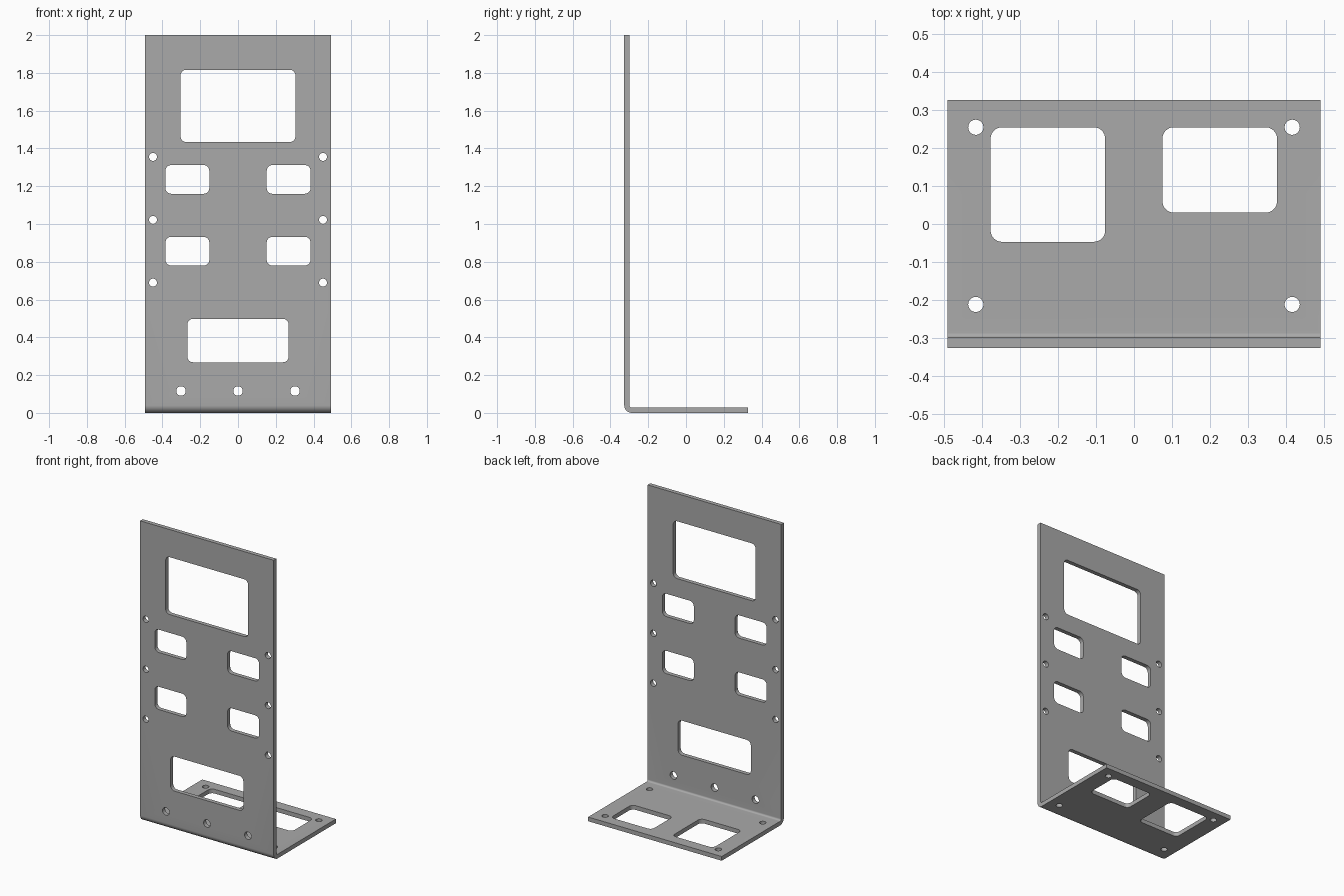
import bpy, bmesh
from math import pi, cos, sin

cube = bpy.data.objects.get("Cube")
if cube:
    bpy.data.objects.remove(cube, do_unlink=True)

HALF_W, HALF_D, HEIGHT, T = 0.492, 0.327, 2.0, 0.028
R_OUT, R_IN = 0.04, 0.012

steel = bpy.data.materials.new("grey_steel")
steel.use_nodes = True
steel.diffuse_color = (0.4, 0.4, 0.4, 1)
steel.node_tree.nodes["Principled BSDF"].inputs["Base Color"].default_value = (0.4, 0.4, 0.4, 1)


def arc(cx, cy, r, start, end, steps):
    return [(cx + r * cos(start + (end - start) * i / steps),
             cy + r * sin(start + (end - start) * i / steps)) for i in range(steps + 1)]


def rounded_rect(u0, u1, v0, v1, r):
    corners = [(u1 - r, v1 - r), (u0 + r, v1 - r), (u0 + r, v0 + r), (u1 - r, v0 + r)]
    return [p for k, (u, v) in enumerate(corners)
            for p in arc(u, v, r, k * pi / 2, (k + 1) * pi / 2, 8)]


def circle(u, v, r):
    return arc(u, v, r, 0, 2 * pi, 32)[:-1]


def prism(bm, points, offset):
    """Extrude a closed outline of 3D points along an offset."""
    face = bm.faces.new([bm.verts.new(p) for p in points])
    new = bmesh.ops.extrude_face_region(bm, geom=[face])["geom"]
    bmesh.ops.translate(bm, vec=offset, verts=[v for v in new if isinstance(v, bmesh.types.BMVert)])


def make_object(name, bm):
    bmesh.ops.recalc_face_normals(bm, faces=bm.faces)
    mesh = bpy.data.meshes.new(name)
    bm.to_mesh(mesh)
    bm.free()
    mesh.materials.append(steel)
    obj = bpy.data.objects.new(name, mesh)
    bpy.context.collection.objects.link(obj)
    return obj


# Bent sheet: L profile with rounded bend, extruded across the width
front, bend = -HALF_D, R_OUT
profile = [(front, HEIGHT)]
profile += arc(front + bend, bend, R_OUT, pi, 1.5 * pi, 12)
profile += [(HALF_D, 0), (HALF_D, T)]
profile += arc(front + bend, bend, R_IN, 1.5 * pi, pi, 12)
profile += [(front + T, HEIGHT)]
bm = bmesh.new()
prism(bm, [(-HALF_W, y, z) for y, z in profile], (2 * HALF_W, 0, 0))
bracket = make_object("bent_bracket", bm)

# Openings in the upright plate
wall = [rounded_rect(-0.304, 0.304, 1.434, 1.816, 0.03),
        rounded_rect(-0.268, 0.268, 0.268, 0.498, 0.03),
        circle(0, 0.116, 0.025)]
for s in (-1, 1):
    for z in (0.78, 1.16):
        a, b = sorted((s * 0.152, s * 0.384))
        wall.append(rounded_rect(a, b, z, z + 0.152, 0.03))
    wall += [circle(s * 0.45, z, 0.021) for z in (0.69, 1.022, 1.355)]
    wall.append(circle(s * 0.302, 0.116, 0.025))

# Openings in the base plate
base = [rounded_rect(-0.378, -0.076, -0.047, 0.255, 0.03),
        rounded_rect(0.075, 0.377, 0.03, 0.255, 0.03)]
base += [circle(s * 0.417, y, 0.02) for s in (-1, 1) for y in (-0.212, 0.255)]

bm = bmesh.new()
for outline in wall:
    prism(bm, [(x, front - 0.03, z) for x, z in outline], (0, T + 0.06, 0))
for outline in base:
    prism(bm, [(x, y, -0.03) for x, y in outline], (0, 0, T + 0.06))
cutter = make_object("opening_cutter", bm)
cutter.hide_render = True

# Cut the openings, then drop the cutter
cut = bracket.modifiers.new("openings", "BOOLEAN")
cut.operation = "DIFFERENCE"
cut.solver = "EXACT"
cut.object = cutter
bpy.ops.object.select_all(action="DESELECT")
bpy.context.view_layer.objects.active = bracket
bracket.select_set(True)
bpy.ops.object.modifier_apply(modifier=cut.name)
bpy.data.objects.remove(cutter, do_unlink=True)
bpy.ops.object.shade_smooth_by_angle(angle=pi / 6)
